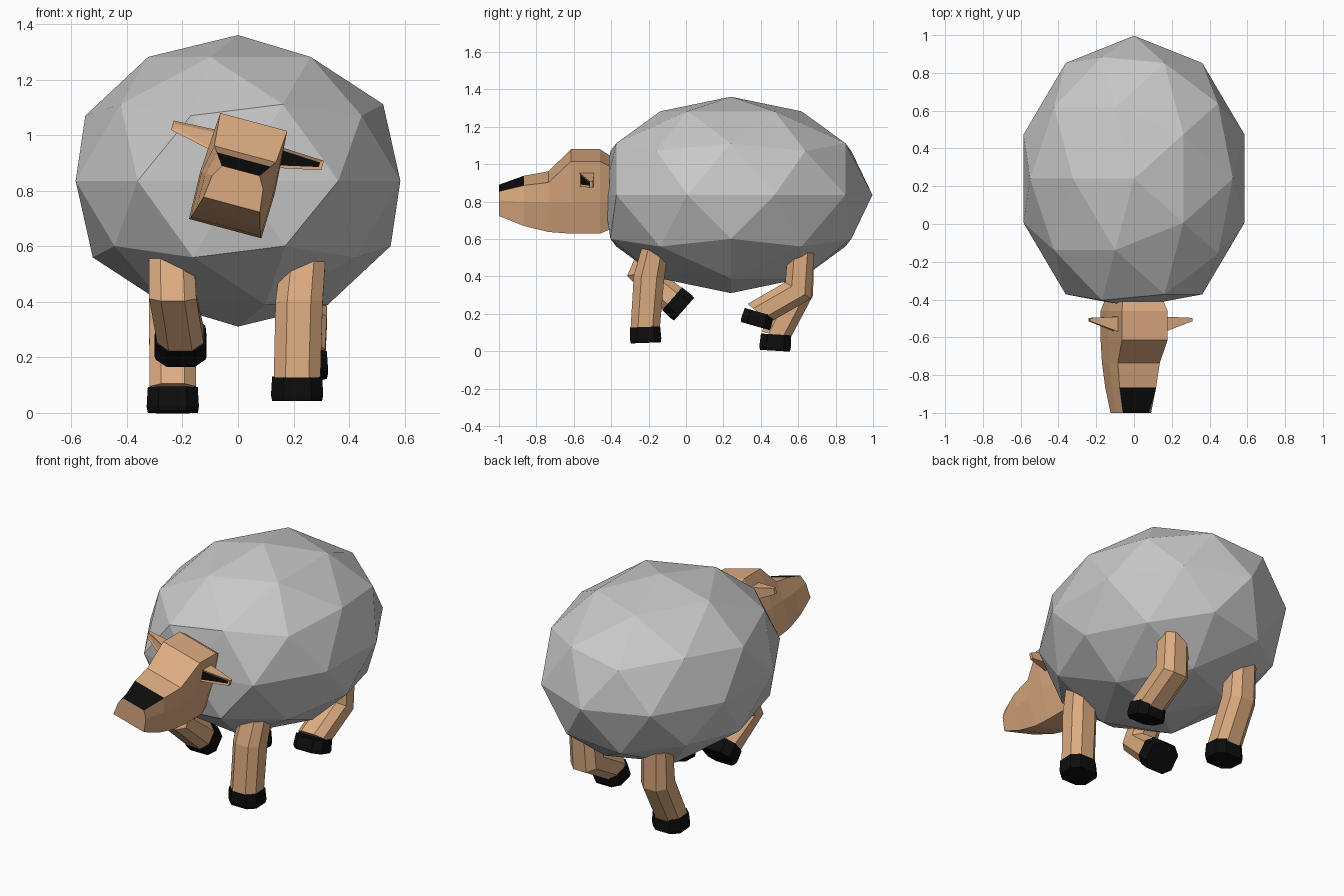
import bpy, bmesh, math
from mathutils import Vector, Matrix

if "Cube" in bpy.data.objects:
    bpy.data.objects.remove(bpy.data.objects["Cube"])


def material(name, rgb):
    m = bpy.data.materials.new(name)
    m.diffuse_color = (*rgb, 1)
    m.use_nodes = True
    m.node_tree.nodes["Principled BSDF"].inputs["Base Color"].default_value = m.diffuse_color
    return m


WOOL = material("grey wool", (0.58, 0.58, 0.58))
SKIN = material("tan skin", (0.72, 0.41, 0.22))
BLACK = material("black", (0.004, 0.004, 0.004))


def finish(name, bm, mats, matrix=None):
    """Turn a bmesh into a flat shaded object."""
    if matrix:
        bm.transform(matrix)
    bmesh.ops.recalc_face_normals(bm, faces=bm.faces[:])
    mesh = bpy.data.meshes.new(name)
    bm.to_mesh(mesh)
    bm.free()
    for m in mats:
        mesh.materials.append(m)
    ob = bpy.data.objects.new(name, mesh)
    bpy.context.collection.objects.link(ob)
    return ob


def loft(rings):
    """Skin a list of equal-length rings and cap both ends."""
    bm = bmesh.new()
    loops = [[bm.verts.new(p) for p in r] for r in rings]
    n = len(loops[0])
    for a, b in zip(loops, loops[1:]):
        for i in range(n):
            j = (i + 1) % n
            bm.faces.new((a[i], a[j], b[j], b[i]))
    bm.faces.new(loops[0])
    bm.faces.new(loops[-1][::-1])
    return bm


# Woolly body: faceted ellipsoid with a flattened front
bm = bmesh.new()
bmesh.ops.create_icosphere(bm, subdivisions=2, radius=1)
bm.transform(Matrix.Translation((0, 0.24, 0.836))
             @ Matrix.Diagonal((0.615, 0.757, 0.525, 1)) @ Matrix.Rotation(math.pi, 4, 'Z'))
front = min(bm.verts, key=lambda v: v.co.y)
front.co.y = -0.44
finish("wool_body", bm, [WOOL])

# Head: six-sided sections along y (y, top, bottom, half widths at top, middle, bottom)
HEAD = Matrix.Translation((0.005, 0, 0.855)) @ Matrix.Rotation(math.radians(15), 4, 'Y')
SECTIONS = [
    (-0.41, 0.17, -0.18, 0.112, 0.125, 0.12),
    (-0.46, 0.20, -0.198, 0.125, 0.14, 0.135),
    (-0.615, 0.20, -0.198, 0.125, 0.14, 0.135),
    (-0.735, 0.08, -0.19, 0.115, 0.135, 0.13),
    (-0.865, 0.06, -0.16, 0.10, 0.12, 0.12),
    (-1.00, 0.018, -0.108, 0.07, 0.095, 0.105),
]
rings = [[(-wt, y, zt), (wt, y, zt), (wm, y, -0.025), (wb, y, zb), (-wb, y, zb), (-wm, y, -0.025)]
         for y, zt, zb, wt, wm, wb in SECTIONS]
bm = loft(rings)
bmesh.ops.recalc_face_normals(bm, faces=bm.faces[:])
for f in bm.faces:  # black nose: the foremost top face
    if f.normal.z > 0.8 and f.calc_center_median().y < -0.87:
        f.material_index = 1
finish("head", bm, [SKIN, BLACK], HEAD)

# Ears: tapered blocks with an inset inner face
for side, name in ((1, "right_ear"), (-1, "left_ear")):
    base = [(-0.575, 0.06), (-0.575, 0.138), (-0.49, 0.138), (-0.49, 0.06)]
    tip = [(-0.515, 0.095), (-0.515, 0.13), (-0.497, 0.13), (-0.497, 0.095)]
    bm = loft([[(side * 0.115, y, z) for y, z in base], [(side * 0.28, y, z) for y, z in tip]])
    bmesh.ops.recalc_face_normals(bm, faces=bm.faces[:])
    inner = min(bm.faces, key=lambda f: f.normal.y)
    bmesh.ops.inset_individual(bm, faces=[inner], thickness=0.014, depth=-0.004)
    if side > 0:
        inner.material_index = 1
    finish(name, bm, [SKIN, BLACK], HEAD)


def ring(x, y, z, direction, rx, ry, flat=0.5):
    """Chamfered square across a direction (dy, dz)."""
    d = Vector((0, *direction)).normalized()
    across = Vector((1, 0, 0)).cross(d)
    pts = [(1, -flat), (1, flat), (flat, 1), (-flat, 1), (-1, flat), (-1, -flat), (-flat, -1), (flat, -1)]
    return [Vector((x, y, z)) + Vector((a * rx, 0, 0)) + across * b * ry for a, b in pts]


def leg(name, xs, top, knee, ankle, sole):
    """Bent leg plus black hoof; points are (y, z)."""
    t, k, a, s = (Vector(p) for p in (top, knee, ankle, sole))
    upper, lower, foot = (k - t).normalized(), (a - k).normalized(), (s - a).normalized()
    x0, x1, x2 = xs
    finish(name, loft([
        ring(x0, *t, upper, 0.08, 0.07),
        ring(x1, *k, upper + lower, 0.085, 0.082),
        ring(x2, *a, lower + foot, 0.084, 0.078),
    ]), [SKIN])
    mid = a + (s - a) * 0.75
    finish(name + "_hoof", loft([
        ring(x2, *(a - foot * 0.005), foot, 0.09, 0.08, 0.55),
        ring(x2, *mid, foot, 0.094, 0.084, 0.55),
        ring(x2, *s, foot, 0.09, 0.08, 0.55),
    ]), [BLACK])


leg("front_right_leg", (0.235, 0.22, 0.213), (-0.165, 0.55), (-0.198, 0.395), (-0.218, 0.125), (-0.215, 0.045))
leg("front_left_leg", (-0.24, -0.235, -0.207), (-0.165, 0.57), (-0.235, 0.42), (-0.07, 0.278), (-0.01, 0.225))
leg("rear_right_leg", (0.24, 0.235, 0.23), (0.615, 0.53), (0.60, 0.325), (0.39, 0.205), (0.37, 0.135))
leg("rear_left_leg", (-0.24, -0.235, -0.235), (0.615, 0.53), (0.60, 0.32), (0.48, 0.085), (0.475, 0.003))
